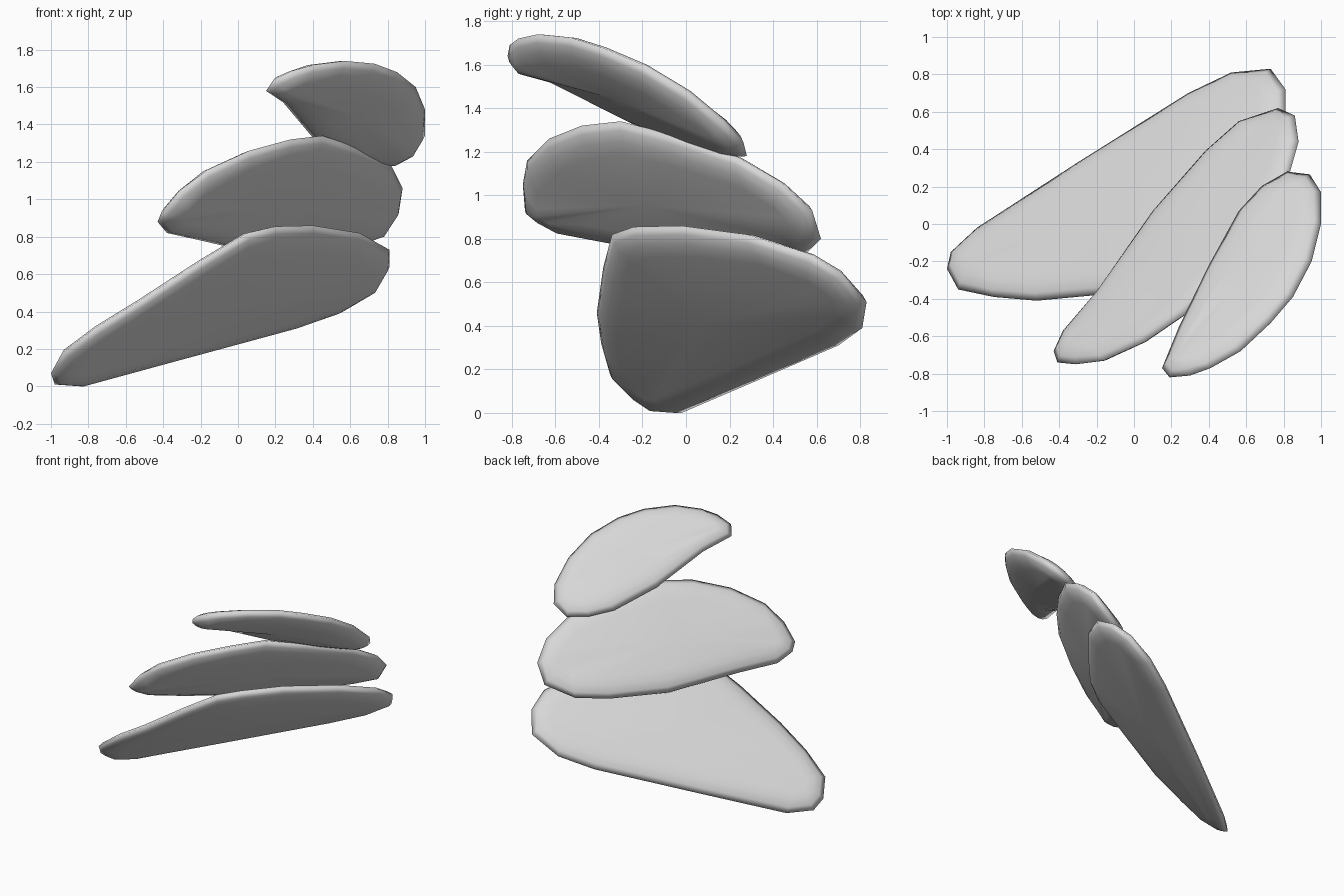
import bpy, bmesh
from mathutils import Vector
from mathutils.geometry import intersect_point_line

if "Cube" in bpy.data.objects:
    bpy.data.objects.remove(bpy.data.objects["Cube"])

grey = bpy.data.materials.new("light_grey")
grey.diffuse_color = (0.68, 0.68, 0.68, 1)
grey.use_nodes = True
grey.node_tree.nodes["Principled BSDF"].inputs["Base Color"].default_value = grey.diffuse_color

# Rim profile: (inset from the outline, offset along the blade normal)
PROFILE = [(0.15, 0.048), (0.09, 0.042), (0.035, 0.026), (0.0, 0.0),
           (0.03, -0.028), (0.08, -0.048), (0.15, -0.058)]


def nearest_on_spine(p, spine):
    best = None
    for a, b in zip(spine, spine[1:]):
        q, t = intersect_point_line(p, a, b)
        q = a.lerp(b, min(1, max(0, t)))
        if best is None or (q - p).length < (best - p).length:
            best = q
    return best


def make_blade(name, outline):
    """Thin lens-edged blade from a closed rim outline."""
    pts = [Vector(p) for p in outline]
    n = len(pts)
    centre = sum(pts, Vector()) / n
    normal = Vector()
    for i in range(n):
        normal += (pts[i] - centre).cross(pts[(i + 1) % n] - centre)
    normal.normalize()
    if normal.z < 0:
        normal.negate()

    # Spine from tip to tip, which the rim is inset towards
    a, b = max(((p, q) for p in pts for q in pts),
               key=lambda pq: (pq[0] - pq[1]).length)
    spine = [centre.lerp(a, 0.8), centre, centre.lerp(b, 0.8)]

    bm = bmesh.new()
    rings = []
    for inset, offset in PROFILE:
        ring = []
        for p in pts:
            d = nearest_on_spine(p, spine) - p
            step = min(inset, d.length * (0.2 + inset * 3.5))
            ring.append(bm.verts.new(p + d.normalized() * step + normal * offset))
        rings.append(ring)
    for r, s in zip(rings, rings[1:]):
        for i in range(n):
            j = (i + 1) % n
            bm.faces.new((r[i], r[j], s[j], s[i]))

    # Gently domed caps, fanned to the spine centre
    for ring, h in ((rings[0], 0.052), (rings[-1], -0.064)):
        hub = bm.verts.new(centre + normal * h)
        for i in range(n):
            bm.faces.new((ring[i], ring[(i + 1) % n], hub))
    bmesh.ops.recalc_face_normals(bm, faces=bm.faces)
    for f in bm.faces:
        f.smooth = True
    mesh = bpy.data.meshes.new(name)
    bm.to_mesh(mesh)
    bm.free()
    mesh.materials.append(grey)
    ob = bpy.data.objects.new(name, mesh)
    bpy.context.collection.objects.link(ob)


# Largest, lowest blade
make_blade("lower_blade", [
    (-1, -.24, .07), (-.94, -.35, .18), (-.75, -.39, .32), (-.52, -.41, .46),
    (-.2, -.38, .67), (.05, -.34, .82), (.2, -.24, .855), (.4, -.02, .86),
    (.65, .28, .82), (.81, .57, .73), (.81, .72, .64), (.73, .83, .51),
    (.52, .81, .39), (.29, .70, .31), (-.3, .33, .15), (-.84, -.02, 0),
    (-.98, -.15, .01)])

# Middle blade
make_blade("middle_blade", [
    (-.43, -.68, .88), (-.41, -.74, .93), (-.31, -.75, 1.05), (-.16, -.73, 1.16),
    (.06, -.63, 1.26), (.28, -.48, 1.32), (.45, -.3, 1.34), (.63, -.07, 1.28),
    (.82, .23, 1.18), (.88, .44, 1.06), (.86, .58, .93), (.77, .62, .8),
    (.56, .55, .73), (.38, .39, .71), (.1, .07, .71), (-.2, -.36, .78),
    (-.38, -.57, .82)])

# Smallest, highest blade
make_blade("upper_blade", [
    (.15, -.77, 1.58), (.19, -.82, 1.64), (.3, -.81, 1.69), (.41, -.77, 1.72),
    (.57, -.68, 1.74), (.73, -.53, 1.725), (.85, -.39, 1.68), (.95, -.2, 1.6),
    (1, 0, 1.48), (1, .17, 1.34), (.94, .265, 1.24), (.82, .28, 1.18),
    (.68, .2, 1.19), (.56, .07, 1.22), (.4, -.22, 1.33), (.24, -.55, 1.52)])
